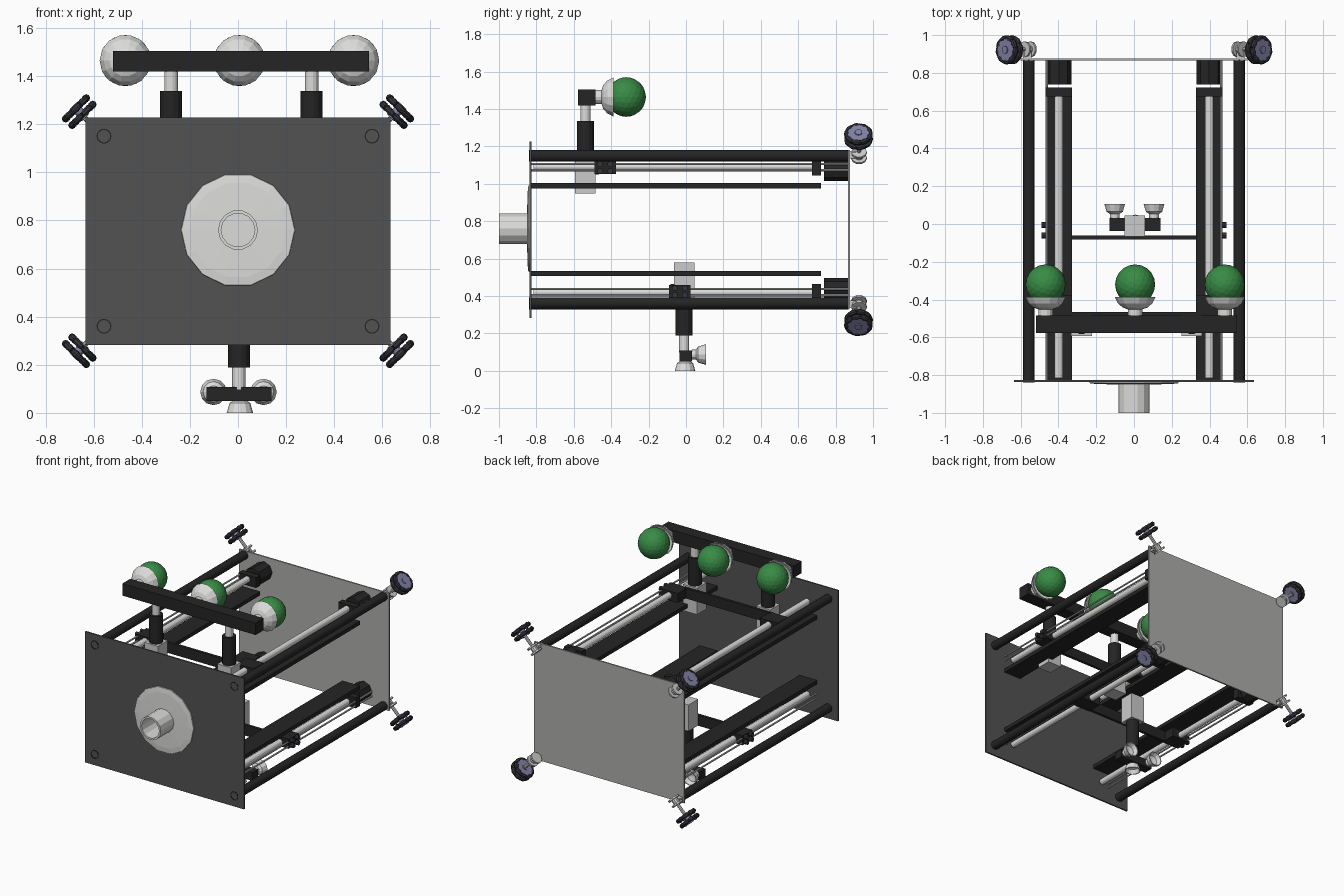
import bpy, bmesh, math
from mathutils import Vector, Matrix

if "Cube" in bpy.data.objects:
    bpy.data.objects.remove(bpy.data.objects["Cube"])


def material(name, r, g, b):
    m = bpy.data.materials.new(name)
    m.diffuse_color = (r, g, b, 1)
    m.use_nodes = True
    m.node_tree.nodes["Principled BSDF"].inputs["Base Color"].default_value = m.diffuse_color
    return m


BLACK = material("black", 0.018, 0.018, 0.018)
DARK = material("dark_grey", 0.085, 0.085, 0.085)
MID = material("mid_grey", 0.42, 0.42, 0.41)
LIGHT = material("light_grey", 0.72, 0.72, 0.71)
SILVER = material("silver", 0.6, 0.6, 0.6)
GREEN = material("green", 0.04, 0.26, 0.06)
ROLLER = material("roller_charcoal", 0.035, 0.035, 0.045)
HUB = material("hub_lavender", 0.22, 0.22, 0.38)

CZ = 0.755  # mid height of the frame


def finish(name, bm, mat):
    bmesh.ops.remove_doubles(bm, verts=bm.verts, dist=1e-5)
    bmesh.ops.recalc_face_normals(bm, faces=bm.faces)
    me = bpy.data.meshes.new(name)
    bm.to_mesh(me)
    bm.free()
    me.materials.append(mat)
    ob = bpy.data.objects.new(name, me)
    bpy.context.collection.objects.link(ob)
    return ob


def box(name, x0, x1, y0, y1, z0, z1, mat):
    bm = bmesh.new()
    size = Matrix.Diagonal((x1 - x0, y1 - y0, z1 - z0, 1))
    mid = Matrix.Translation(((x0 + x1) / 2, (y0 + y1) / 2, (z0 + z1) / 2))
    bmesh.ops.create_cube(bm, size=1, matrix=mid @ size)
    return finish(name, bm, mat)


def add_lathe(bm, profile, origin, axis, n):
    """Revolve (radius, height) points round an axis."""
    rot = Vector(axis).to_track_quat('Z', 'Y')
    rings = []
    for r, h in profile:
        rings.append([bm.verts.new(Vector(origin) + rot @ Vector(
            (r * math.cos(2 * math.pi * i / n), r * math.sin(2 * math.pi * i / n), h)))
            for i in range(n)])
    for a, b in zip(rings, rings[1:]):
        for i in range(n):
            j = (i + 1) % n
            bm.faces.new((a[i], a[j], b[j], b[i]))


def lathe(name, profile, origin, axis, n, mat):
    bm = bmesh.new()
    add_lathe(bm, profile, origin, axis, n)
    return finish(name, bm, mat)


def rod(name, origin, axis, r, length, mat, n=14):
    return lathe(name, [(0, 0), (r, 0), (r, length), (0, length)], origin, axis, n, mat)


Y = (0, 1, 0)
UP, DOWN = (0, 0, 1), (0, 0, -1)

# End plates
box("front_plate", -0.634, 0.634, -0.837, -0.826, 0.283, 1.227, DARK)
box("back_plate", -0.6, 0.6, 0.866, 0.877, 0.333, 1.18, MID)

# Round flange and hollow spigot on the front
lathe("front_flange", [(0.0, 0.165), (0.237, 0.165), (0.235, 0.157), (0.2, 0.153), (0.083, 0.15),
                       (0.083, 0), (0.07, 0), (0.07, 0.155), (0, 0.155)],
      (0, -1.0, 0.76), Y, 14, LIGHT)

wheel_y, wheel_r = 0.922, 0.078
for sx in (-1, 1):
    for sz in (-1, 1):
        tag = ("left" if sx < 0 else "right") + ("_lower" if sz < 0 else "_upper")
        z = lambda d: CZ + sz * d

        # Hollow corner tube
        lathe("corner_tube_" + tag, [(0.031, 0), (0.031, 1.71), (0.026, 1.71), (0.026, 0), (0.031, 0)],
              (sx * 0.557, -0.84, z(0.395)), Y, 16, BLACK)

        # Slide: flat bar, lead rod, guide rods, bearing block, motor
        cx = sx * 0.398
        zs = sorted((z(0.22), z(0.248)))
        box("slide_bar_" + tag, cx - 0.07, cx + 0.07, -0.826, 0.722, zs[0], zs[1], BLACK)
        rod("lead_rod_" + tag, (cx, -0.815, z(0.335)), Y, 0.022, 1.5, LIGHT)
        for k, d in enumerate((0.318, 0.351)):
            rod(f"guide_rod_{k}_" + tag, (sx * 0.462, -0.826, z(d)), Y, 0.006, 1.692, SILVER, 8)
        zs = sorted((z(0.29), z(0.365)))
        box("bearing_block_" + tag, cx - 0.07, cx + 0.07, 0.675, 0.722, zs[0], zs[1], BLACK)
        rod("motor_" + tag, (cx, 0.738, z(0.325)), Y, 0.066, 0.128, BLACK, 8)

        # Carriage with small guide wheels
        y0 = -0.49 if sz > 0 else -0.09
        zs = sorted((z(0.297), z(0.365)))
        box("carriage_" + tag, cx - 0.07, cx + 0.07, y0, y0 + 0.115, zs[0], zs[1], BLACK)
        bm = bmesh.new()
        for dy in (0.03, 0.085):
            for d in (0.313, 0.35):
                add_lathe(bm, [(0, 0), (0.016, 0), (0.016, 0.025), (0, 0.025)],
                          (sx * 0.466, y0 + dy, z(d)), (sx, 0, 0), 8)
        finish("carriage_wheels_" + tag, bm, ROLLER)

        # Corner roller wheel: two hub discs, two rows of rollers
        ax = Vector((sx, 0, sz)).normalized()
        tan = ax.cross(Vector(Y))
        c = Vector((sx * 0.66, wheel_y, z(0.497)))
        hub, rollers = bmesh.new(), bmesh.new()
        for row, off in enumerate((-0.019, 0.019)):
            o = c + ax * off
            add_lathe(hub, [(0, -0.011), (0.058, -0.011), (0.058, 0.011), (0, 0.011)], o, ax, 16)
            for i in range(9):
                a = 2 * math.pi * (i + 0.5 * row) / 9
                radial = Vector(Y) * math.cos(a) + tan * math.sin(a)
                along = ax.cross(radial)
                add_lathe(rollers, [(0, -0.023), (0.011, -0.023), (0.016, 0), (0.011, 0.023), (0, 0.023)],
                          o + radial * (wheel_r - 0.016), along, 8)
        add_lathe(hub, [(0, -0.036), (0.02, -0.036), (0.02, 0.036), (0, 0.036)], c, ax, 12)
        finish("wheel_hub_" + tag, hub, HUB)
        finish("wheel_rollers_" + tag, rollers, ROLLER)

        # Wheel mount behind the back plate
        m = Vector((sx * 0.565, 0.925, z(0.4)))
        rod("wheel_axle_" + tag, m, ax, 0.011, 0.13, SILVER, 8)
        lathe("wheel_mount_" + tag, [(0, -0.03), (0.042, -0.03), (0.042, -0.018), (0.022, -0.018),
                                     (0.022, 0.012), (0.042, 0.012), (0.042, 0.024), (0, 0.024)],
              m, ax, 10, SILVER)
        box("wheel_mount_foot_" + tag, m.x - 0.022, m.x + 0.022, 0.87, 0.91,
            m.z - 0.02, m.z + 0.02, SILVER)

# Cross plates that join the carriages
box("upper_cross_plate", -0.335, 0.345, -0.486, -0.466, 1.05, 1.125, BLACK)
box("lower_cross_plate", -0.335, 0.345, -0.082, -0.062, 0.388, 0.465, BLACK)


def lift(tag, x, y, z_end, s, rod_len):
    """Box, black sleeve and pale piston, pointing up (s=1) or down (s=-1)."""
    zs = sorted((z_end - s * 0.2, z_end - s * 0.39))
    box("lift_box_" + tag, x - 0.055, x + 0.055, y - 0.055, y + 0.055, zs[0], zs[1], SILVER)
    rod("lift_sleeve_" + tag, (x, y, z_end - s * 0.2), (0, 0, s), 0.046, 0.2, BLACK)
    rod("lift_piston_" + tag, (x, y, z_end - s * 0.02), (0, 0, s), 0.028, rod_len + 0.02, LIGHT)


lift("upper_left", -0.278, -0.538, 1.337, 1, 0.09)
lift("upper_right", 0.306, -0.538, 1.337, 1, 0.09)
lift("lower", 0.004, -0.01, 0.188, -1, 0.09)

# Upper gripper beam with three cups holding balls
box("upper_gripper_beam", -0.52, 0.545, -0.577, -0.485, 1.418, 1.504, BLACK)
big_cup = [(0, 0), (0.038, 0), (0.038, 0.035), (0.066, 0.045), (0.09, 0.066), (0.107, 0.1),
           (0.1, 0.1), (0.08, 0.07), (0.05, 0.055), (0, 0.05)]
for tag, x in (("left", -0.468), ("middle", 0.006), ("right", 0.48)):
    lathe("ball_cup_" + tag, big_cup, (x, -0.487, 1.464), Y, 14, LIGHT)
    bm = bmesh.new()
    bmesh.ops.create_icosphere(bm, subdivisions=3, radius=0.106,
                               matrix=Matrix.Translation((x, -0.32, 1.464)))
    finish("ball_" + tag, bm, GREEN)

# Lower gripper beam with two rear cups and one facing down
box("lower_gripper_beam", -0.131, 0.139, -0.036, 0.031, 0.05, 0.108, BLACK)
small_cup = [(0, 0), (0.026, 0), (0.026, 0.022), (0.043, 0.034), (0.055, 0.075),
             (0.049, 0.075), (0.036, 0.046), (0, 0.038)]
lathe("small_cup_left", small_cup, (-0.102, 0.031, 0.087), Y, 12, LIGHT)
lathe("small_cup_right", small_cup, (0.106, 0.031, 0.087), Y, 12, LIGHT)
lathe("small_cup_bottom", small_cup, (0.008, -0.005, 0.075), DOWN, 12, LIGHT)
